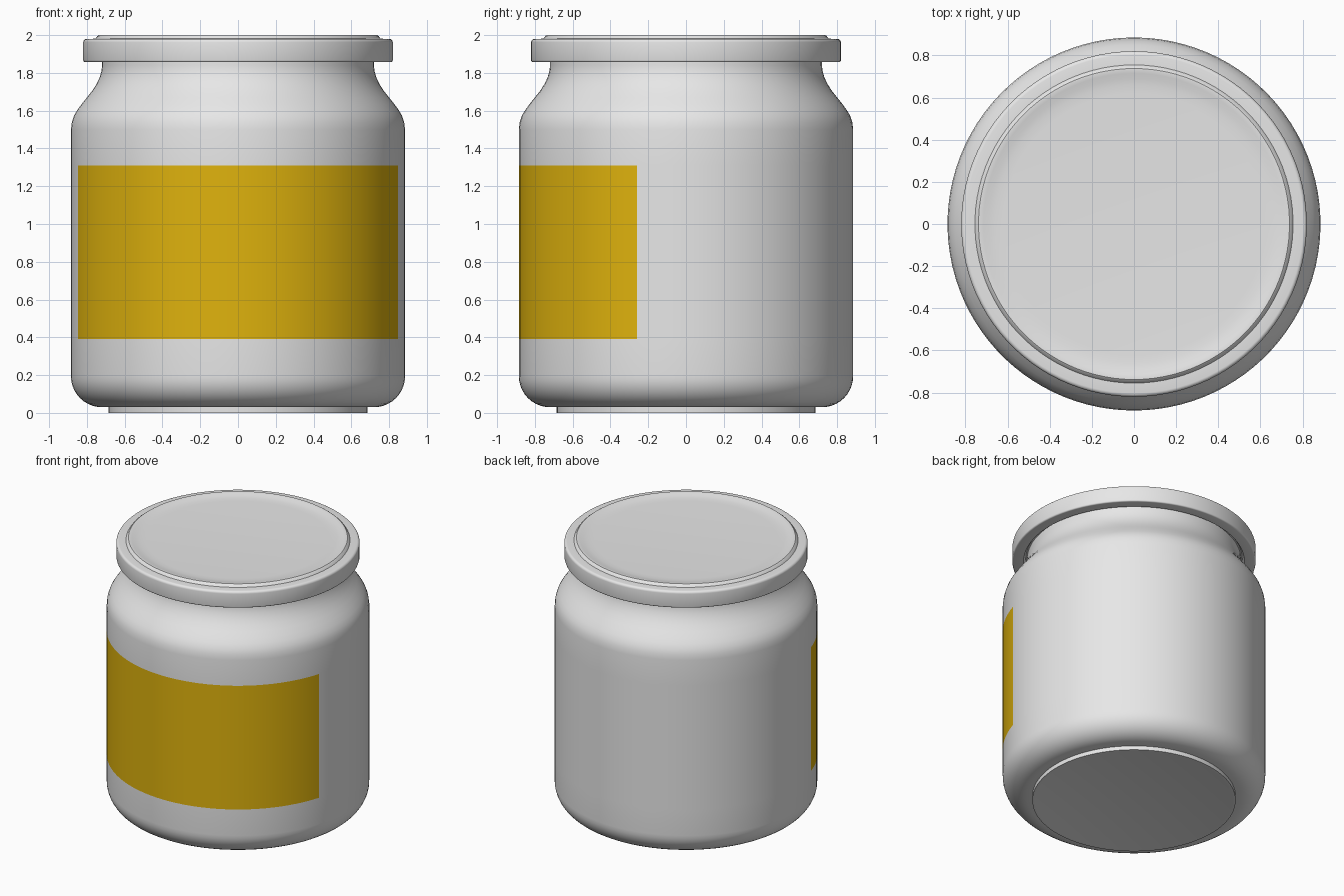
import bpy, bmesh, math

if "Cube" in bpy.data.objects:
    bpy.data.objects.remove(bpy.data.objects["Cube"])

def material(name, rgb):
    m = bpy.data.materials.new(name)
    m.diffuse_color = (*rgb, 1)
    m.use_nodes = True
    m.node_tree.nodes["Principled BSDF"].inputs["Base Color"].default_value = m.diffuse_color
    return m

grey = material("light_grey", (0.8, 0.8, 0.8))
amber = material("amber", (0.74, 0.45, 0.004))

def arc(cx, cz, r, a0, a1, n):
    """Points (radius, z) along an arc, angles in degrees."""
    out = []
    for i in range(n + 1):
        a = math.radians(a0 + (a1 - a0) * i / n)
        out.append((cx + r * math.cos(a), cz + r * math.sin(a)))
    return out

def revolve(name, profile, angles, mats, rule=None):
    """Spin an (r, z) profile about z; angles are measured from the front (-y)."""
    bm = bmesh.new()
    rings = []
    for r, z in profile:
        if r == 0:
            rings.append([bm.verts.new((0, 0, z))] * len(angles))
        else:
            rings.append([bm.verts.new((r * math.sin(a), -r * math.cos(a), z)) for a in angles])
    n = len(angles)
    for lo, hi in zip(rings, rings[1:]):
        for i in range(n):
            j = (i + 1) % n
            corners = list(dict.fromkeys((lo[i], lo[j], hi[j], hi[i])))
            bm.faces.new(corners)
    bmesh.ops.recalc_face_normals(bm, faces=bm.faces)
    if rule:
        for f in bm.faces:
            f.material_index = rule(f.calc_center_median())
    me = bpy.data.meshes.new(name)
    bm.to_mesh(me)
    bm.free()
    for m in mats:
        me.materials.append(m)
    ob = bpy.data.objects.new(name, me)
    bpy.context.collection.objects.link(ob)
    bpy.ops.object.select_all(action='DESELECT')
    ob.select_set(True)
    bpy.context.view_layer.objects.active = ob
    bpy.ops.object.shade_smooth_by_angle(angle=math.radians(35))
    return ob

# Ring of angles with edges exactly on the label's sides
HALF = math.radians(73)
angles = [-HALF + 2 * HALF * i / 40 for i in range(40)]
angles += [HALF + (2 * math.pi - 2 * HALF) * i / 56 for i in range(56)]

# Label is painted on the wall faces of the front
Z0, Z1 = 0.39, 1.31
def label_rule(c):
    on_front = abs(math.atan2(c.x, -c.y)) < HALF
    return int(on_front and Z0 < c.z < Z1 and math.hypot(c.x, c.y) > 0.8)

# Jar body: foot ring, rounded base, wall, shoulder, neck
body = [(0, 0.002), (0.66, 0.002), (0.668, 0), (0.685, 0), (0.685, 0.03)]
body += arc(0.72, 0.195, 0.165, -90, 0, 10)
body += [(0.885, Z0), (0.885, Z1), (0.885, 1.5), (0.88, 1.54), (0.868, 1.575),
         (0.85, 1.605), (0.828, 1.635), (0.80, 1.67), (0.772, 1.705), (0.75, 1.74),
         (0.733, 1.775), (0.723, 1.81), (0.72, 1.84), (0.72, 1.90), (0, 1.90)]
revolve("jar_body", body, angles, [grey, amber], label_rule)

# Lid: rounded rim, raised panel and shallow dished top
lid = [(0, 1.88), (0.73, 1.88), (0.745, 1.857)]
lid += arc(0.81, 1.867, 0.01, -90, 0, 3)
lid += arc(0.802, 1.962, 0.018, 0, 90, 5)
lid += [(0.755, 1.981), (0.745, 1.995), (0.738, 2.0), (0.73, 2.0),
        (0.715, 1.997), (0.69, 1.991), (0.66, 1.987), (0.62, 1.985), (0, 1.985)]
revolve("lid", lid, angles, [grey])
